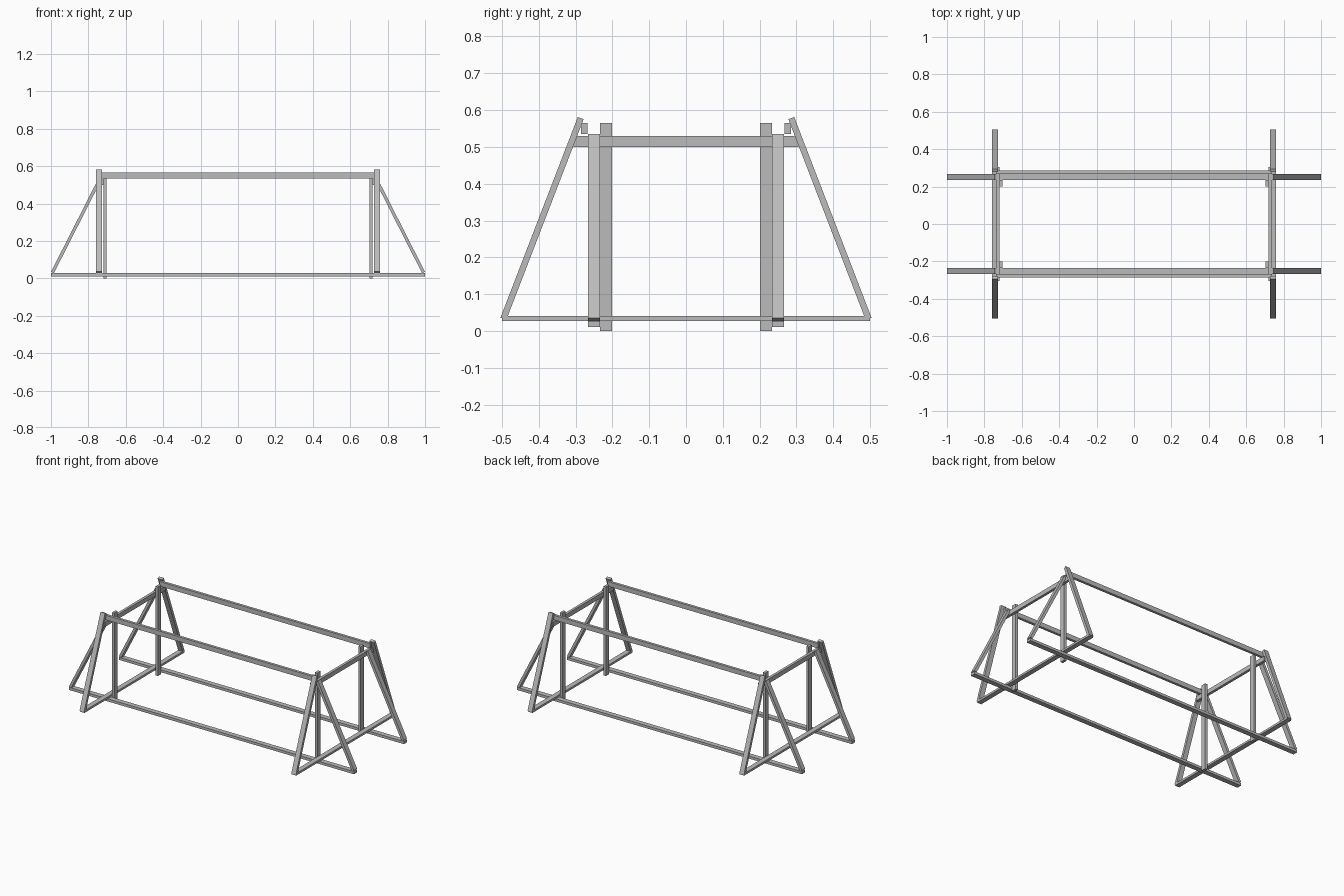
import bpy
import math
from mathutils import Vector

cube = bpy.data.objects.get("Cube")
if cube:
    bpy.data.objects.remove(cube, do_unlink=True)

# Single timber colour
grey = bpy.data.materials.new("timber grey")
grey.use_nodes = True
colour = (0.5, 0.5, 0.5, 1)
grey.diffuse_color = colour
grey.node_tree.nodes["Principled BSDF"].inputs["Base Color"].default_value = colour

THICK = 0.017
WIDE = 0.032


def board(name, low, high):
    """Straight board between two opposite corners."""
    low, high = Vector(low), Vector(high)
    bpy.ops.mesh.primitive_cube_add(size=1, location=(low + high) / 2)
    ob = bpy.context.object
    ob.name = name
    ob.scale = [abs(d) for d in high - low]
    bpy.ops.object.transform_apply(location=False, rotation=False, scale=True)
    ob.data.materials.append(grey)
    return ob


def sloped_board(name, foot, head, wide_x, wide_y):
    """Board whose centre line runs from foot to head."""
    foot, head = Vector(foot), Vector(head)
    d = head - foot
    half = Vector((wide_x, wide_y, d.length)) / 2
    ob = board(name, -half, half)
    ob.location = (foot + head) / 2
    ob.rotation_euler = (-math.atan2(d.y, d.z), math.atan2(d.x, d.z), 0)
    return ob


# Long rails, bottom and top, on both sides
for s, side in ((-1, "front"), (1, "back")):
    board(side + "_bottom_rail", (-1, s * 0.234, 0.011), (1, s * 0.266, 0.0275))
    board(side + "_top_rail", (-0.738, s * 0.268, 0.535), (0.738, s * 0.285, 0.565))

for sx, end in ((-1, "right"), (1, "left")):
    # Cross pieces at each end
    board(end + "_bottom_crossbar", (sx * 0.727, -0.5, 0.0275), (sx * 0.759, 0.5, 0.041))
    board(end + "_top_crossbeam", (sx * 0.72, -0.305, 0.5), (sx * 0.737, 0.305, 0.529))
    for sy, side in ((-1, "front"), (1, "back")):
        corner = side + "_" + end
        # Upright post, sideways leg and lengthwise brace at each corner
        board(corner + "_post", (sx * 0.703, sy * 0.201, 0), (sx * 0.72, sy * 0.234, 0.565))
        sloped_board(corner + "_leg", (sx * 0.743, sy * 0.496, 0.033),
                     (sx * 0.743, sy * 0.286, 0.578), WIDE, THICK)
        sloped_board(corner + "_brace", (sx * 0.992, sy * 0.25, 0.031),
                     (sx * 0.738, sy * 0.25, 0.531), THICK, WIDE)
